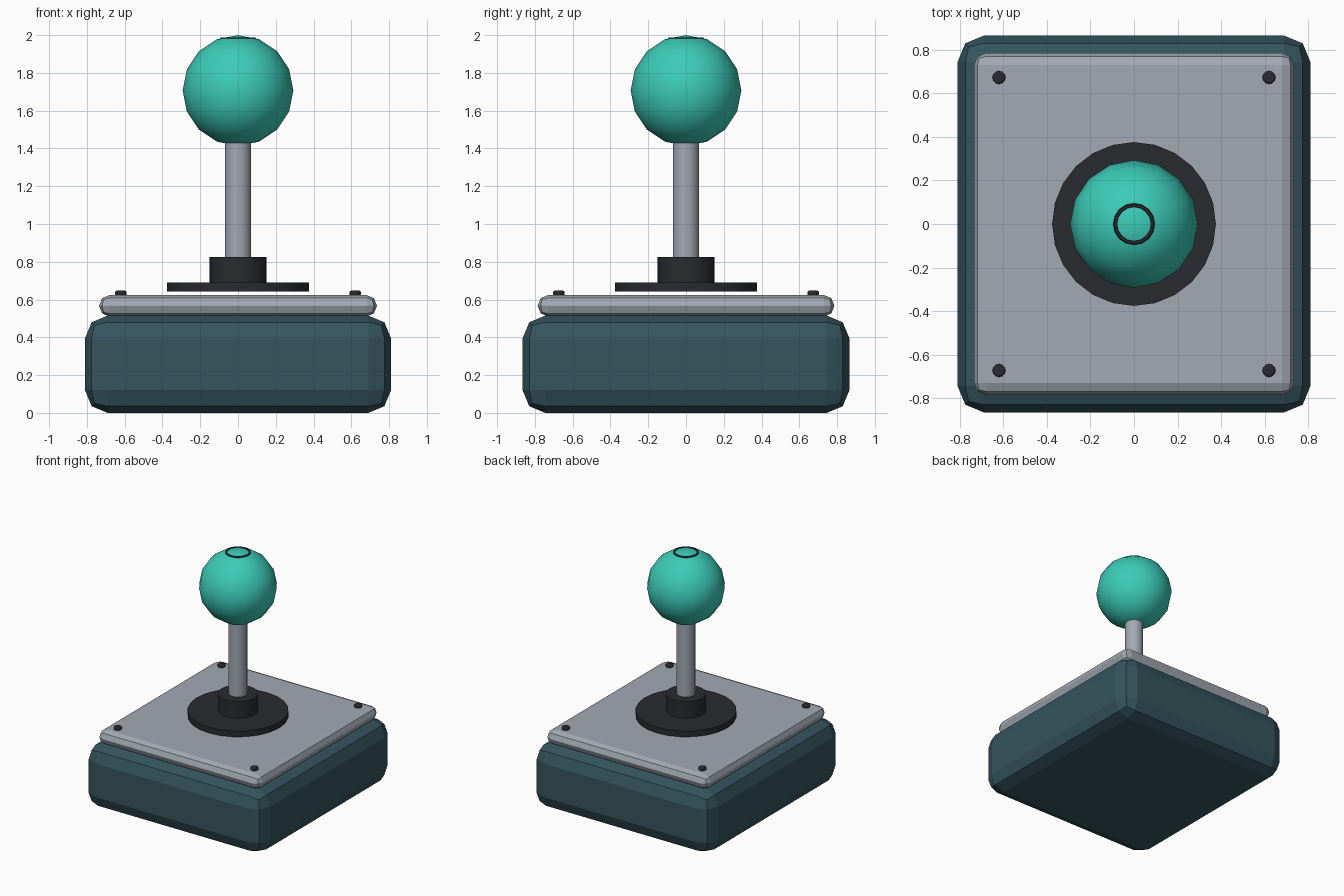
import bpy
import bmesh

if "Cube" in bpy.data.objects:
    bpy.data.objects.remove(bpy.data.objects["Cube"])


def material(name, rgb):
    m = bpy.data.materials.new(name)
    m.diffuse_color = (*rgb, 1)
    m.use_nodes = True
    m.node_tree.nodes["Principled BSDF"].inputs["Base Color"].default_value = m.diffuse_color
    return m


TEAL = material("teal", (0.045, 0.60, 0.48))
DARK_TEAL = material("dark_teal", (0.035, 0.09, 0.11))
METAL = material("metal", (0.36, 0.40, 0.45))
BLACK = material("black", (0.022, 0.024, 0.03))


def finish(ob, name, mat, smooth=True):
    ob.name = name
    ob.data.materials.append(mat)
    if smooth:
        bpy.ops.object.shade_smooth_by_angle()
    return ob


def slab(name, w, d, z0, z1, bevel, mat):
    bpy.ops.mesh.primitive_cube_add(size=1, location=(0, 0, (z0 + z1) / 2))
    ob = bpy.context.object
    ob.scale = (w, d, z1 - z0)
    bpy.ops.object.transform_apply(location=False, rotation=False, scale=True)
    mod = ob.modifiers.new("rounded", "BEVEL")
    mod.width = bevel
    mod.segments = 2
    return finish(ob, name, mat, False)


def cylinder(name, r, z0, z1, sides, mat, x=0, y=0):
    bpy.ops.mesh.primitive_cylinder_add(vertices=sides, radius=r, depth=z1 - z0,
                                        location=(x, y, (z0 + z1) / 2))
    return finish(bpy.context.object, name, mat)


# Housing and top plate
slab("base", 1.62, 1.73, 0, 0.515, 0.12, DARK_TEAL)
slab("top_plate", 1.47, 1.57, 0.51, 0.624, 0.055, METAL)

# Corner screws with softened rims
for sx in (-1, 1):
    for sy in (-1, 1):
        screw = cylinder("screw", 0.03, 0.62, 0.647, 12, BLACK, sx * 0.62, sy * 0.673)
        bev = screw.modifiers.new("rim", "BEVEL")
        bev.width = 0.008
        bev.segments = 2

# Dust washer, collar and shaft
cylinder("dust_washer", 0.376, 0.642, 0.69, 24, BLACK)
cylinder("collar", 0.15, 0.68, 0.826, 24, BLACK)
cylinder("shaft", 0.07, 0.69, 1.5, 16, METAL)

# Ball grip with a thin ring near its top
bpy.ops.mesh.primitive_uv_sphere_add(segments=16, ring_count=8, radius=0.293,
                                     location=(0, 0, 1.707))
finish(bpy.context.object, "ball_grip", TEAL)
bpy.ops.mesh.primitive_torus_add(major_radius=0.086, minor_radius=0.011,
                                 major_segments=16, minor_segments=6,
                                 location=(0, 0, 1.979))
finish(bpy.context.object, "grip_ring", BLACK)
